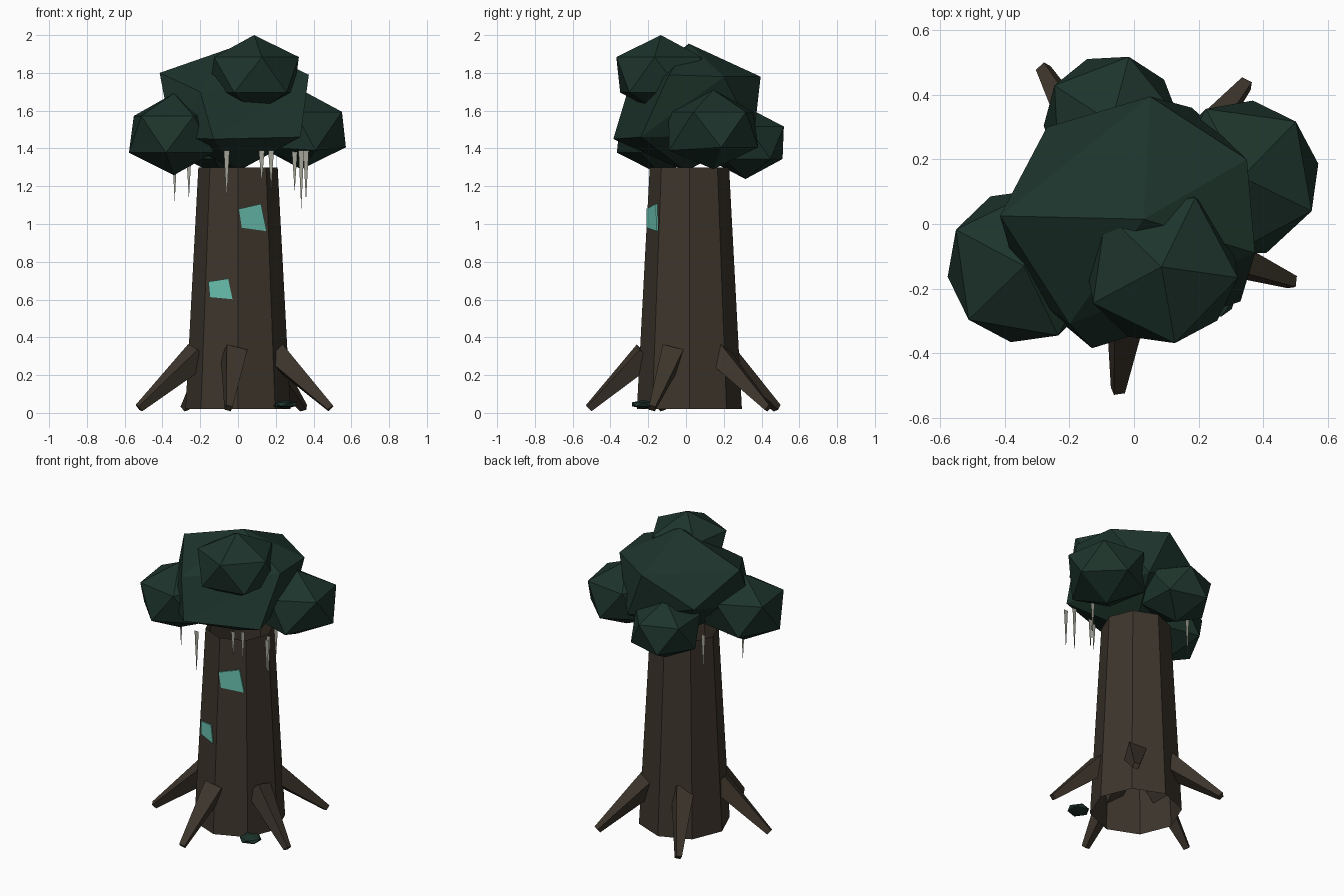
import bpy, bmesh, math
from mathutils import Vector, Matrix

cube = bpy.data.objects.get("Cube")
if cube:
    bpy.data.objects.remove(cube, do_unlink=True)


def material(name, rgb):
    m = bpy.data.materials.new(name)
    m.use_nodes = True
    m.diffuse_color = (*rgb, 1)
    bsdf = next(n for n in m.node_tree.nodes if n.type == 'BSDF_PRINCIPLED')
    bsdf.inputs["Base Color"].default_value = (*rgb, 1)
    bsdf.inputs["Roughness"].default_value = 0.9
    return m


BARK = material("dark bark", (0.047, 0.036, 0.025))
LEAF = material("deep green leaves", (0.0122, 0.034, 0.0245))
FUNGUS = material("teal lichen", (0.135, 0.50, 0.41))
MOSS = material("pale hanging moss", (0.37, 0.37, 0.31))


def finish(name, bm, mat):
    mesh = bpy.data.meshes.new(name)
    bm.to_mesh(mesh)
    bm.free()
    mesh.materials.append(mat)
    ob = bpy.data.objects.new(name, mesh)
    bpy.context.collection.objects.link(ob)
    return ob


def blob(name, centre, radius, height, turn, pulls=()):
    """Faceted leaf clump: a squashed icosahedron, with some corners pulled to new spots."""
    bm = bmesh.new()
    bmesh.ops.create_icosphere(
        bm, subdivisions=1, radius=1,
        matrix=Matrix.LocRotScale(Vector(centre),
                                  Matrix.Rotation(math.radians(turn), 3, 'Z'),
                                  Vector((radius, radius, height))))
    free = list(bm.verts)
    for p in map(Vector, pulls):
        corner = min(free, key=lambda v: (v.co - p).length)
        corner.co = p
        free.remove(corner)
    return finish(name, bm, LEAF)


# Trunk: open, tapered octagon
BASE_Z, TOP_Z, BASE_R, TOP_R, TRUNK_Y = 0.02, 1.3, 0.278, 0.21, 0.018
bm = bmesh.new()
bmesh.ops.create_cone(bm, cap_ends=False, segments=8, radius1=BASE_R, radius2=TOP_R,
                      depth=TOP_Z - BASE_Z,
                      matrix=Matrix.Translation((0, TRUNK_Y, (TOP_Z + BASE_Z) / 2)))
finish("trunk", bm, BARK)

# Roots: square tapered spikes leaning out of the trunk
root_tips = [(-0.05, -0.515), (0.49, -0.18), (0.348, 0.435), (-0.281, 0.483), (-0.525, -0.13)]
for i, (x, y) in enumerate(root_tips):
    tip = Vector((x, y, 0.025))
    out = Vector((x, y, 0)).normalized()
    start = out * 0.215 + Vector((0, 0, 0.31))
    axis = tip - start
    z = axis.normalized()
    side = Vector((0, 0, 1)).cross(out)
    frame = Matrix((side, z.cross(side), z)).transposed().to_4x4()
    bm = bmesh.new()
    bmesh.ops.create_cone(bm, cap_ends=True, segments=4, radius1=0.08, radius2=0.025,
                          depth=axis.length,
                          matrix=Matrix.Translation((start + tip) / 2) @ frame
                          @ Matrix.Rotation(math.radians(25), 4, 'Z'))
    finish(f"root_{i + 1}", bm, BARK)

# Leaf clumps
blob("crown_main", (0, 0, 1.62), 0.462, 0.34, 33,
     [(0.03, 0.015, 1.955), (0.35, 0.2, 1.78), (0.05, 0.395, 1.78), (-0.415, 0.025, 1.8),
      (-0.2, -0.31, 1.7), (0.375, -0.09, 1.79), (0.18, 0.36, 1.47), (-0.27, 0.3, 1.6),
      (-0.35, -0.2, 1.46), (-0.13, -0.385, 1.45), (0.33, -0.24, 1.46)])
blob("crown_right", (-0.34, -0.13, 1.475), 0.268, 0.217, 8)
blob("crown_left", (0.335, 0.145, 1.5), 0.268, 0.21, 46, [(0.41, -0.09, 1.39)])
blob("crown_top", (0.085, -0.133, 1.79), 0.268, 0.21, -8)
blob("crown_back", (-0.07, 0.315, 1.43), 0.235, 0.192, 3)
blob("fallen_leaf_clump", (0.25, -0.225, 0.045), 0.073, 0.023, 0)


# Lichen patches lying on the front trunk facets
def trunk_front(x, z, lift):
    r = BASE_R + (TOP_R - BASE_R) * (z - BASE_Z) / (TOP_Z - BASE_Z)
    return Vector((x, TRUNK_Y - r + abs(x) * math.tan(math.pi / 8) - lift, z))


patches = [[(0.005, 1.08), (0.02, 0.98), (0.152, 0.962), (0.122, 1.107)],
           [(-0.157, 0.695), (-0.15, 0.613), (-0.028, 0.601), (-0.052, 0.711)]]
for i, outline in enumerate(patches):
    bm = bmesh.new()
    front = [bm.verts.new(trunk_front(x, z, 0.008)) for x, z in outline]
    back = [bm.verts.new(trunk_front(x, z, -0.001)) for x, z in outline]
    bm.faces.new(front)
    bm.faces.new(back[::-1])
    for a in range(4):
        b = (a + 1) % 4
        bm.faces.new((front[b], front[a], back[a], back[b]))
    bmesh.ops.recalc_face_normals(bm, faces=bm.faces)
    finish(f"lichen_patch_{i + 1}", bm, FUNGUS)

# Hanging moss: flat slivers facing the front (x, y, tip height)
strands = [(-0.335, -0.12, 1.12), (-0.26, 0.19, 1.13), (-0.06, -0.35, 1.11),
           (0.125, -0.23, 1.2), (0.175, -0.2, 1.18), (0.30, -0.03, 1.17),
           (0.335, -0.16, 1.08), (0.36, -0.21, 1.12)]
for i, (x, y, tip) in enumerate(strands):
    bm = bmesh.new()
    corners = [(x - 0.015, y, 1.39), (x, y, tip), (x + 0.015, y, 1.39)]
    bm.faces.new([bm.verts.new(c) for c in corners])
    finish(f"moss_strand_{i + 1}", bm, MOSS)
